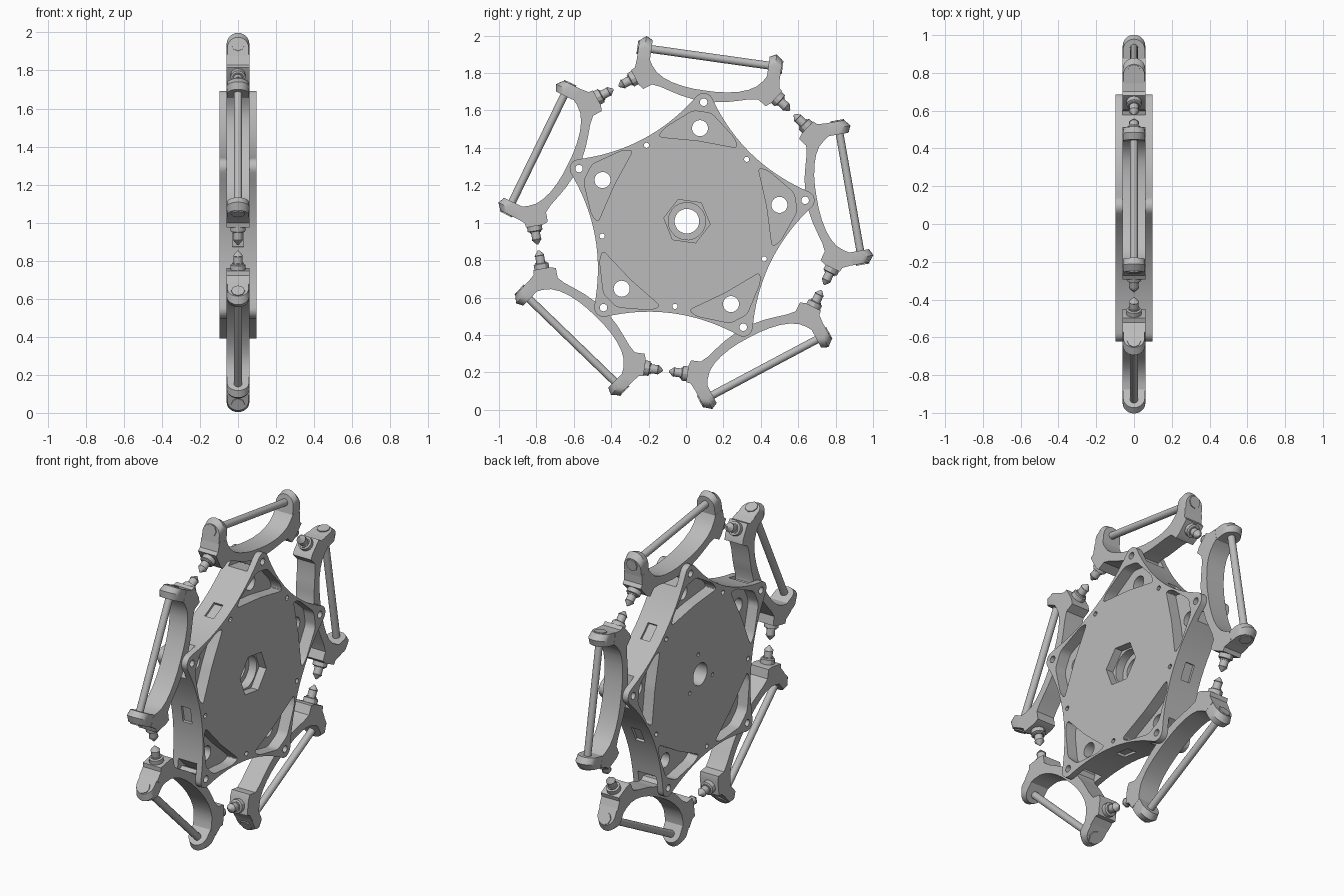
import bpy, bmesh
from math import sin, cos, pi, radians
from mathutils import Matrix, Vector

if "Cube" in bpy.data.objects:
    bpy.data.objects.remove(bpy.data.objects["Cube"])

grey = bpy.data.materials.new("plain_grey")
grey.use_nodes = True
grey.diffuse_color = (0.5, 0.5, 0.5, 1)
grey.node_tree.nodes["Principled BSDF"].inputs["Base Color"].default_value = (0.5, 0.5, 0.5, 1)

STEP = 2 * pi / 5
CENTRE = Matrix.Translation((0, 0.005, 1.008))
TILT = radians(-8)
parts = []


def place(k):
    """Frame of arm k: local y is tangent, local z is radial."""
    return CENTRE @ Matrix.Rotation(TILT + k * STEP, 4, 'X')


def loft(name, rings, matrix=Matrix()):
    """Skin a list of equal-length rings and cap both ends."""
    bm = bmesh.new()
    loops = [[bm.verts.new(p) for p in ring] for ring in rings]
    for a, b in zip(loops, loops[1:]):
        for i in range(len(a)):
            j = (i + 1) % len(a)
            bm.faces.new((a[i], a[j], b[j], b[i]))
    bm.faces.new(loops[0][::-1])
    bm.faces.new(loops[-1])
    bmesh.ops.recalc_face_normals(bm, faces=bm.faces)
    bm.transform(matrix)
    mesh = bpy.data.meshes.new(name)
    bm.to_mesh(mesh)
    bm.free()
    mesh.materials.append(grey)
    ob = bpy.data.objects.new(name, mesh)
    bpy.context.collection.objects.link(ob)
    return ob


def slab(name, outline, x0, x1, matrix=Matrix()):
    return loft(name, [[(x, t, r) for t, r in outline] for x in (x0, x1)], matrix)


def circle(rad, t=0, r=0, n=24):
    return [(t + rad * cos(2 * pi * i / n), r + rad * sin(2 * pi * i / n)) for i in range(n)]


def bezier(a, b, c, n):
    a, b, c = Vector(a), Vector(b), Vector(c)
    return [tuple(a * (1 - u) ** 2 + b * 2 * u * (1 - u) + c * u * u)
            for u in (i / n for i in range(n + 1))]


def rounded(poly, d):
    out = []
    for i, p in enumerate(poly):
        p, a, b = Vector(p), Vector(poly[i - 1]), Vector(poly[(i + 1) % len(poly)])
        out += bezier(p + (a - p).normalized() * d, p, p + (b - p).normalized() * d, 5)
    return out


def spindle(name, stations, start, direction, n=16):
    """Turned part: (distance, radius) stations along a direction in the tangent plane."""
    d = Vector((0, *direction))
    side = Vector((1, 0, 0)).cross(d)
    rings = []
    for s, rad in stations:
        c = Vector((0, *start)) + d * s
        rings.append([c + Vector((u, 0, 0)) + side * v for u, v in circle(rad, n=n)])
    return loft(name, rings)


def cut(ob, cutter):
    cutter.hide_render = True
    mod = ob.modifiers.new("cut", 'BOOLEAN')
    mod.operation, mod.solver, mod.object = 'DIFFERENCE', 'EXACT', cutter
    bpy.context.view_layer.objects.active = ob
    bpy.ops.object.modifier_apply(modifier=mod.name)
    bpy.data.objects.remove(cutter)


def rect(t, r0, r1):
    return [(-t, r0), (t, r0), (t, r1), (-t, r1)]


# Hub outline: five rounded corners joined by hollow sides
HOLE_R, CORNER = 0.642, 0.05


def corner_point(k, deg):
    a = k * STEP + radians(deg)
    c = k * STEP
    return (-HOLE_R * sin(c) - CORNER * sin(a), HOLE_R * cos(c) + CORNER * cos(a))


hub_outline = []
for k in range(5):
    hub_outline += [corner_point(k, d) for d in range(-57, 57, 19)]
    m = (k + 0.5) * STEP
    hub_outline += bezier(corner_point(k, 57), (-0.43 * sin(m), 0.43 * cos(m)),
                          corner_point(k + 1, -57), 18)[:-1]
hub = slab("hub", hub_outline, -0.0975, 0.0975)

# Hub cut-outs: windows, bolt holes, arm pockets and side slots
window = rounded([(-0.215, 0.425), (0, 0.435), (0.215, 0.425), (0.19, 0.475),
                  (0.05, 0.59), (-0.05, 0.59), (-0.19, 0.475)], 0.025)
for k in range(5):
    turn = Matrix.Rotation(k * STEP, 4, 'X')
    half = Matrix.Rotation((k + 0.5) * STEP, 4, 'X')
    for side in (-1, 1):
        cut(hub, slab("cutter", window, side * 0.03, side * 0.2, turn))
    cut(hub, slab("cutter", circle(0.043, 0, 0.502), -0.2, 0.2, turn))
    cut(hub, slab("cutter", circle(0.02, 0, HOLE_R), -0.2, 0.2, turn))
    cut(hub, slab("cutter", rect(0.3, 0.598, 0.8), -0.061, 0.061, turn))
    cut(hub, slab("cutter", rect(0.05, 0.485, 0.6), -0.03, 0.03, half))
    cut(hub, slab("cutter", circle(0.014, 0, 0.46, 12), -0.2, 0.2, half))

# Stepped centre bore, with small screw holes on the other face
cut(hub, slab("cutter", circle(0.125, n=6), 0.05, 0.2))
cut(hub, slab("cutter", circle(0.1), 0.0, 0.06))
cut(hub, slab("cutter", circle(0.066), -0.2, 0.1))
for k in range(3):
    cut(hub, slab("cutter", circle(0.012, 0, 0.125, 10), -0.2, -0.06,
                  Matrix.Rotation(k * 2 * pi / 3, 4, 'X')))
hub.matrix_world = place(0)
parts.append(hub)

# Arm: curved band with end blocks and a pivot boss
half_arm = [(0.0, 0.705), (0.06, 0.706), (0.12, 0.712), (0.18, 0.724), (0.23, 0.742),
            (0.27, 0.766), (0.3, 0.8), (0.318, 0.83), (0.385, 0.83), (0.39, 0.775),
            (0.408, 0.758), (0.356, 0.686), (0.33, 0.667), (0.287, 0.698), (0.24, 0.692),
            (0.18, 0.675), (0.12, 0.66), (0.06, 0.651), (0.04, 0.64), (0.028, 0.614),
            (0.0, 0.602)]
arm_outline = half_arm + [(-t, r) for t, r in half_arm[-2:0:-1]]
arm = slab("arm", arm_outline, -0.06, 0.06)
cut(arm, slab("cutter", circle(0.02, 0, HOLE_R), -0.2, 0.2))
templates = [arm]

# Cross bar between the lugs
templates.append(spindle("cross_bar", [(-0.35, 0.021), (0.35, 0.021)], (0, 0.885), (1, 0)))


def lug_ring(t, top, width):
    arc = [(width * cos(pi * i / 12), t, top - width + width * sin(pi * i / 12))
           for i in range(13)]
    return [(width, t, 0.79)] + arc + [(-width, t, 0.79)]


for s, label in ((1, "right"), (-1, "left")):
    # Rounded lug holding the bar, and the bar's head
    templates.append(loft(label + "_lug", [lug_ring(s * 0.316, 0.933, 0.058),
                                           lug_ring(s * 0.352, 0.95, 0.06),
                                           lug_ring(s * 0.386, 0.922, 0.056)]))
    templates.append(spindle(label + "_bar_head", [(0.37, 0.036), (0.392, 0.036)],
                             (0, 0.885), (s, 0), 8))
    # Pointed pin and collar facing the neighbouring arm
    mid, along = (s * sin(STEP / 2), cos(STEP / 2)), (s * cos(STEP / 2), -sin(STEP / 2))
    foot = (mid[0] * 0.808, mid[1] * 0.808)
    templates.append(spindle(label + "_pin", [(-0.13, 0.024), (-0.045, 0.024), (-0.043, 0.027),
                                              (-0.016, 0.004)], foot, along))
    templates.append(spindle(label + "_collar", [(-0.125, 0.04), (-0.09, 0.04),
                                                 (-0.086, 0.03), (-0.08, 0.03)], foot, along, 12))

# Repeat the arm assembly around the hub
for ob in templates:
    for k in range(5):
        copy = ob if k == 0 else ob.copy()
        if k:
            bpy.context.collection.objects.link(copy)
        copy.matrix_world = place(k)
        parts.append(copy)

for ob in bpy.context.view_layer.objects:
    ob.select_set(ob in [hub] + templates)
bpy.context.view_layer.objects.active = hub
bpy.ops.object.shade_smooth_by_angle(angle=radians(30))
